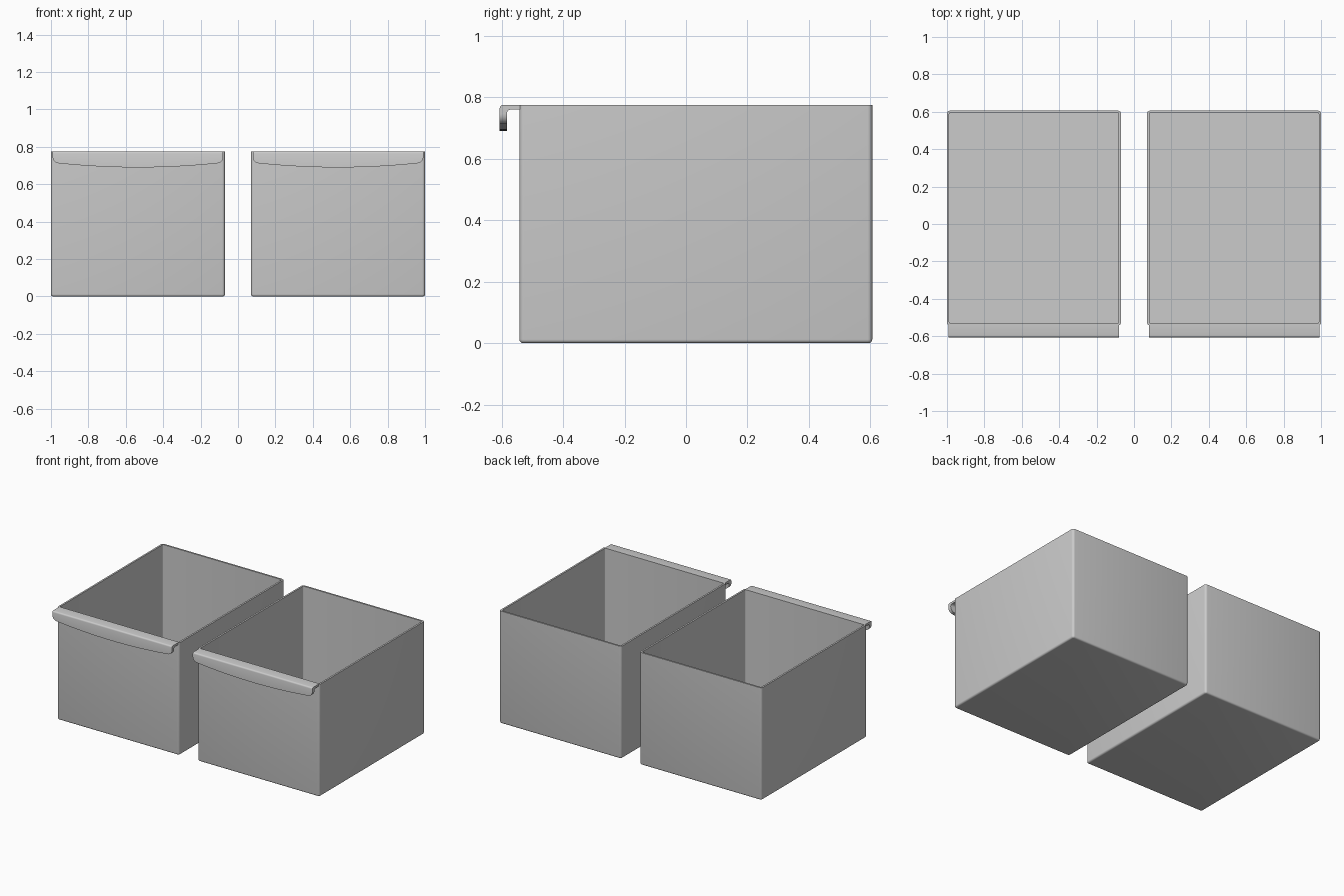
import bpy, bmesh
from math import sin, cos, pi, radians

if "Cube" in bpy.data.objects:
    bpy.data.objects.remove(bpy.data.objects["Cube"])

CX, HX = 0.535, 0.465            # bin centre and half width
CY, HY = 0.032, 0.574            # bin centre and half depth
TOP, WALL, R = 0.775, 0.012, 0.012


def finish(name, bm):
    bmesh.ops.recalc_face_normals(bm, faces=bm.faces)
    me = bpy.data.meshes.new(name)
    bm.to_mesh(me)
    bm.free()
    ob = bpy.data.objects.new(name, me)
    bpy.context.collection.objects.link(ob)
    bpy.ops.object.select_all(action='DESELECT')
    bpy.context.view_layer.objects.active = ob
    ob.select_set(True)
    bpy.ops.object.shade_smooth_by_angle(angle=radians(35))
    return ob


def loft(name, loops):
    bm = bmesh.new()
    rings = [[bm.verts.new(p) for p in lp] for lp in loops]
    for a, b in zip(rings, rings[1:]):
        n = len(a)
        for i in range(n):
            j = (i + 1) % n
            bm.faces.new((a[i], a[j], b[j], b[i]))
    bm.faces.new(rings[0])
    bm.faces.new(rings[-1])
    return finish(name, bm)


def rounded_rect(cx, inset, r, z):
    pts = []
    for q, (sx, sy) in enumerate([(1, 1), (-1, 1), (-1, -1), (1, -1)]):
        for k in range(5):
            a = (q + k / 4) * pi / 2
            pts.append((cx + sx * (HX - inset - r) + r * cos(a),
                        CY + sy * (HY - inset - r) + r * sin(a), z))
    return pts


# Open bin: rounded bottom edge, outer wall, rim, inner wall, floor
def make_bin(side, cx):
    loops = []
    for k in range(4):
        a = k / 4 * pi / 2
        d = R * (1 - sin(a))
        loops.append(rounded_rect(cx, d, R - d + 0.003, R * (1 - cos(a))))
    loops += [rounded_rect(cx, 0, R + 0.003, R),
              rounded_rect(cx, 0, R + 0.003, TOP),
              rounded_rect(cx, WALL, 0.006, TOP),
              rounded_rect(cx, WALL, 0.006, WALL)]
    loft(side + "_bin", loops)


# Hooked front grip: L profile swept across, with a bowed lower edge
def make_grip(side, cx):
    half, r, zc = 0.456, 0.033, 0.745
    corner = [(half - r + r * cos(k / 6 * pi / 2), zc - r * sin(k / 6 * pi / 2))
              for k in range(7)]
    flat = half - r
    bow = [(flat * (1 - k / 10), zc - r - 0.022 * (1 - (1 - k / 10) ** 2))
           for k in range(1, 11)]
    right = corner + bow
    stations = [(-x, z) for x, z in right] + [(x, z) for x, z in right[-2::-1]]
    yf, yb, t = -0.606, -0.583, 0.015
    yw = CY - HY + 0.004
    front = [(yf + 0.01 * (1 - sin(a)), TOP - 0.01 * (1 - cos(a)))
             for a in (0, pi / 6, pi / 3, pi / 2)]
    inner = [(yb + 0.013 * (1 - cos(a)), TOP - t - 0.013 * (1 - sin(a)))
             for a in (0, pi / 6, pi / 3, pi / 2)]
    loops = []
    for x, z in stations:
        prof = [(yw, TOP)] + front + [(yf, z), (yb, z)] + inner + [(yw, TOP - t)]
        loops.append([(cx + x, y, h) for y, h in prof])
    loft(side + "_grip", loops)


for side, s in (("left", -1), ("right", 1)):
    make_bin(side, s * CX)
    make_grip(side, s * CX)
